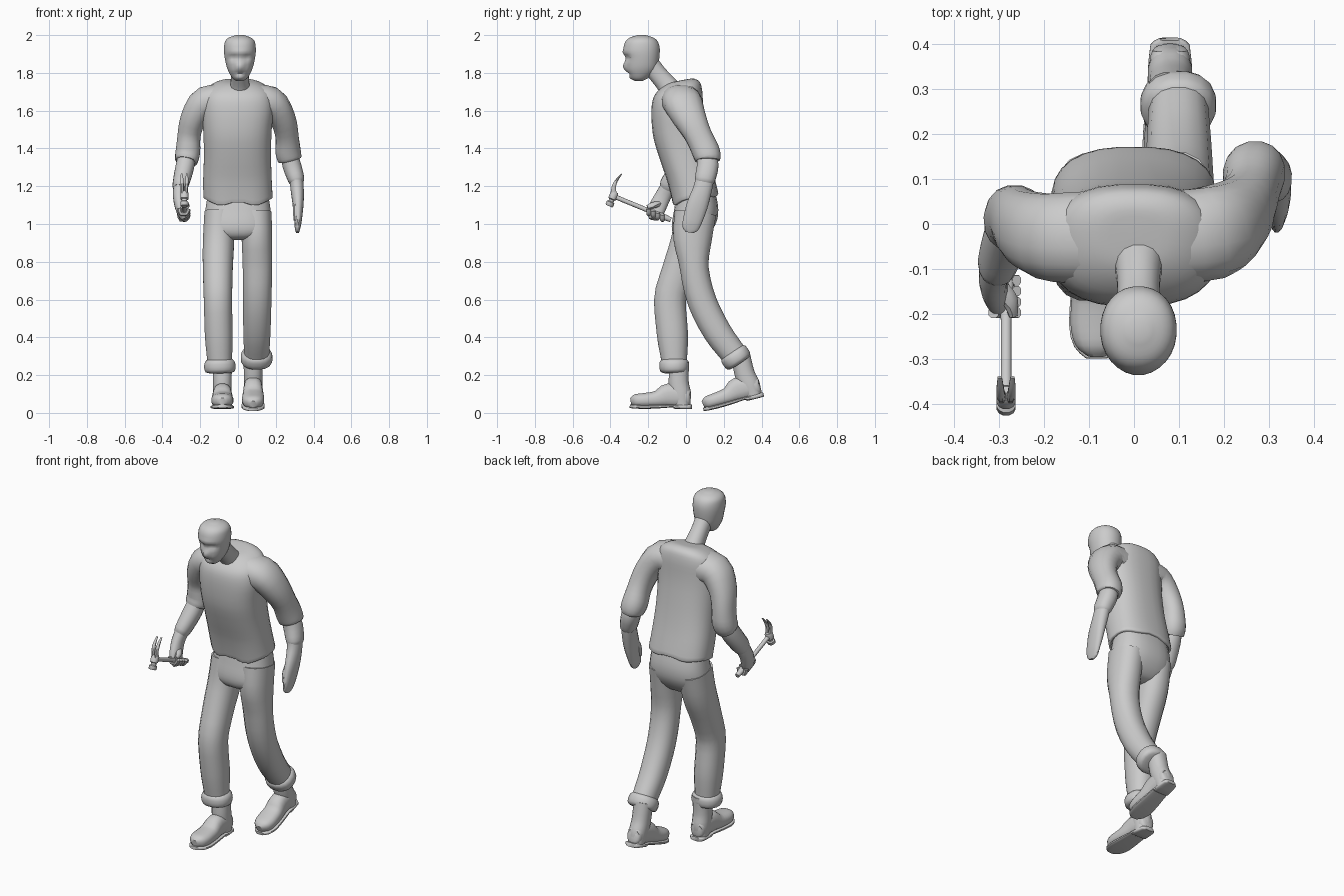
import bpy, bmesh, math
from mathutils import Vector, Matrix


def smooth_keys(keys, steps):
    """Monotone cubic interpolation of every column of the key list."""
    n = len(keys)
    tang = []
    for i in range(n):
        row = []
        for c in range(len(keys[0])):
            a = keys[i][c] - keys[max(i - 1, 0)][c]
            b = keys[min(i + 1, n - 1)][c] - keys[i][c]
            if i == 0 or i == n - 1:
                row.append(a + b)
            elif a * b <= 0:
                row.append(0)
            else:
                row.append(math.copysign(min(abs(a + b) / 2, 2 * abs(a), 2 * abs(b)), a))
        tang.append(row)
    out = []
    for i in range(n - 1):
        for s in range(steps):
            t = s / steps
            h = (2*t**3 - 3*t*t + 1, t**3 - 2*t*t + t, -2*t**3 + 3*t*t, t**3 - t*t)
            out.append([h[0]*p + h[1]*m + h[2]*q + h[3]*k for p, m, q, k in
                        zip(keys[i], tang[i], keys[i + 1], tang[i + 1])])
    return out + [list(keys[-1])]


def loft(name, keys, ref='X', seg=16, steps=3, power=0.9, slope=None, mat=None, sculpt=None):
    """Skin (x, y, z, rx, ry) rings. slope given: near-level rings; else rings follow the path."""
    rows = smooth_keys(keys, steps)
    pts = [Vector(r[:3]) for r in rows]
    axis = Vector((1, 0, 0)) if ref == 'X' else Vector((0, 1, 0))
    bm = bmesh.new()
    rings = []
    for i, r in enumerate(rows):
        if slope is not None:
            u, w = Vector((1, 0, 0)), Vector((0, 1, slope))
        else:
            t = (pts[min(i + 1, len(pts) - 1)] - pts[max(i - 1, 0)]).normalized()
            u = (axis - t * axis.dot(t)).normalized()
            w = t.cross(u)
        ring = []
        for k in range(seg):
            a = 2 * math.pi * (k + 0.5) / seg
            c, s = math.cos(a), math.sin(a)
            c = math.copysign(abs(c) ** power, c)
            s = math.copysign(abs(s) ** power, s)
            co = pts[i] + u * c * r[3] + w * s * r[4]
            if sculpt:
                co = sculpt(co)
            ring.append(bm.verts.new(mat @ co if mat else co))
        rings.append(ring)
    for a, b in zip(rings, rings[1:]):
        for k in range(seg):
            bm.faces.new((a[k], a[(k + 1) % seg], b[(k + 1) % seg], b[k]))
    bm.faces.new(rings[0])
    bm.faces.new(rings[-1])
    bmesh.ops.recalc_face_normals(bm, faces=bm.faces)
    me = bpy.data.meshes.new(name)
    bm.to_mesh(me)
    bm.free()
    ob = bpy.data.objects.new(name, me)
    bpy.context.collection.objects.link(ob)
    return ob


# head, with nose, brow, eye sockets and mouth pushed in or out of the front
def face(co):
    if co.y > -0.24:
        return co
    y = co.y
    for x, z, sx, sz, d in ((0.01, 1.835, .012, .022, -.026), (0.01, 1.795, .03, .007, .01),
                            (-.025, 1.88, .018, .013, .018), (.045, 1.88, .018, .013, .018),
                            (0.01, 1.91, .05, .012, -.006), (0.01, 1.772, .02, .01, -.008)):
        y += d * math.exp(-((co.x - x) / sx) ** 2 - ((co.z - z) / sz) ** 2)
    return Vector((co.x, y, co.z))


loft("head", [(.01, -.25, 1.757, .02, .02), (.01, -.245, 1.775, .042, .048),
              (.01, -.235, 1.82, .066, .083), (.01, -.232, 1.87, .079, .09),
              (.01, -.235, 1.92, .085, .097), (.01, -.235, 1.96, .081, .089),
              (.01, -.235, 1.985, .062, .066), (.01, -.235, 2.0, .022, .022)],
     slope=0, seg=28, steps=4, power=.95, sculpt=face)
loft("neck", [(.01, -.05, 1.66, .075, .07), (.01, -.10, 1.735, .052, .055),
              (.01, -.155, 1.80, .047, .05), (.01, -.2, 1.86, .05, .05)])


# shirt body, leaning forward, with a slightly rippled hem
def hem(co):
    f = max(0, (1.22 - co.z) / .12)
    return Vector((co.x, co.y, co.z + .012 * f * math.cos(co.x * 34)))


loft("shirt_body", [(0, .055, 1.17, .15, .09), (0, .05, 1.13, .172, .112), (0, .05, 1.135, .184, .122),
                    (-.003, .025, 1.24, .182, .122), (-.003, -.01, 1.37, .178, .130),
                    (-.003, -.038, 1.5, .182, .138), (0, -.047, 1.62, .19, .137),
                    (0, -.045, 1.69, .18, .13), (0, -.035, 1.735, .14, .105),
                    (0, -.03, 1.758, .075, .06), (0, -.03, 1.76, .02, .02)],
     slope=.2, seg=28, power=.8, sculpt=hem)

# sleeves, forearms and hands
loft("left_sleeve", [(.08, -.03, 1.655, .105, .09), (.17, -.02, 1.645, .105, .085),
                     (.235, .02, 1.56, .088, .07), (.26, .07, 1.46, .072, .062),
                     (.265, .105, 1.385, .074, .068), (.275, .118, 1.34, .066, .062),
                     (.276, .118, 1.335, .05, .045)], ref='Y')
loft("left_forearm", [(.27, .11, 1.37, .05, .045), (.285, .115, 1.31, .058, .05),
                      (.308, .1, 1.235, .054, .044), (.312, .097, 1.215, .045, .034)], ref='Y')
loft("left_hand", [(.306, .1, 1.25, .05, .036), (.312, .092, 1.20, .05, .036),
                   (.318, .06, 1.10, .057, .029), (.318, .035, 1.02, .052, .02),
                   (.315, .022, .975, .042, .014), (.315, .018, .955, .02, .008)], ref='Y')
loft("left_thumb", [(.312, .06, 1.15, .018, .016), (.305, .015, 1.08, .018, .015),
                    (.303, .0, 1.02, .01, .009)], ref='Y', seg=8)
loft("right_sleeve", [(-.08, -.03, 1.655, .105, .09), (-.17, -.03, 1.645, .1, .085),
                      (-.235, -.012, 1.56, .086, .07), (-.26, .012, 1.46, .072, .062),
                      (-.265, .015, 1.385, .072, .066), (-.274, -.005, 1.335, .063, .06),
                      (-.275, -.007, 1.33, .05, .045)], ref='Y')
loft("right_forearm", [(-.27, .01, 1.37, .05, .045), (-.282, -.025, 1.3, .056, .05),
                       (-.305, -.09, 1.205, .052, .042), (-.31, -.105, 1.185, .04, .034)], ref='Y')
loft("right_hand", [(-.305, -.085, 1.21, .042, .036), (-.313, -.12, 1.15, .043, .032),
                    (-.306, -.15, 1.09, .046, .028), (-.295, -.165, 1.05, .04, .022),
                    (-.285, -.17, 1.025, .025, .014)], ref='Y')
for i in range(4):
    # fingers hooked round the handle
    y, z = -.125 - i * .024, 1.035 + i * .010
    loft(f"right_finger_{i + 1}", [(-.312, y, z + .02, .013, .012), (-.302, y, z - .012, .013, .012),
                                   (-.275, y, z - .012, .013, .012), (-.26, y, z + .015, .012, .011)],
         ref='Y', seg=8, steps=2)
loft("right_thumb", [(-.305, -.13, 1.11, .018, .017), (-.275, -.17, 1.1, .018, .016),
                     (-.268, -.205, 1.09, .01, .009)], ref='Y', seg=8)

# hammer: handle, striking head, and a pair of curved claws
HX = -.284
loft("hammer_handle", [(HX, -.08, 1.022, .013, .013), (HX, -.13, 1.043, .018, .016),
                       (HX, -.22, 1.08, .012, .012), (HX, -.32, 1.121, .012, .012),
                       (HX, -.395, 1.152, .013, .013)], seg=10)
up = Vector((0, .385, .923))
hub = Vector((HX, -.385, 1.148))
loft("hammer_head", [(*(hub + up * d), r, r) for d, r in
                     ((-.058, .018), (-.054, .022), (-.036, .022), (-.031, .015),
                      (-.02, .015), (-.016, .022), (.016, .022), (.024, .017))],
     seg=12, steps=1)
for side, s in (("left", 1), ("right", -1)):
    loft(f"hammer_claw_{side}", [(HX + s * .009, -.383, 1.155, .010, .017),
                                 (HX + s * .011, -.383, 1.19, .010, .013),
                                 (HX + s * .013, -.368, 1.23, .009, .008),
                                 (HX + s * .014, -.34, 1.265, .005, .003)], seg=8)

# trousers: seat, two legs and turned-up cuffs
loft("trouser_seat", [(0, .055, 1.19, .155, .095), (0, .055, 1.1, .17, .115),
                      (0, .048, 1.03, .178, .12), (0, .033, .97, .175, .108),
                      (0, .025, .93, .12, .08), (0, .025, .915, .05, .04)],
     slope=0, seg=24, power=.8)
loft("right_leg", [(-.095, .05, 1.06, .084, .11), (-.103, .02, .91, .084, .102),
                   (-.107, -.04, .75, .08, .09), (-.106, -.085, .59, .076, .086),
                   (-.102, -.072, .42, .075, .084), (-.097, -.062, .27, .066, .068)])
loft("left_leg", [(.095, .05, 1.06, .084, .112), (.1, .035, .92, .082, .104),
                  (.103, .045, .76, .079, .077), (.102, .085, .59, .076, .078),
                  (.1, .165, .43, .073, .076), (.099, .25, .315, .067, .07)])


def cuff(name, top, low):
    a, b = Vector(top), Vector(low)
    loft(name, [(*a.lerp(b, t), rx, ry) for t, rx, ry in
                ((0, .064, .064), (.2, .08, .078), (.55, .085, .08), (.9, .078, .072), (1, .05, .05))],
         steps=2)


cuff("right_cuff", (-.097, -.063, .285), (-.095, -.062, .21))
cuff("left_cuff", (.099, .243, .325), (.098, .285, .262))


# boots: shaft, foot and sole, laid out with the heel at the origin
def boot(side, place):
    loft(side + "_boot_shaft", [(0, -.05, .02, .045, .045), (0, -.058, .09, .05, .058),
                                (0, -.066, .15, .05, .054), (0, -.062, .25, .053, .052)],
         slope=0, mat=place)
    loft(side + "_boot_foot", [(0, -.002, .055, .02, .025), (0, -.012, .055, .04, .043),
                               (0, -.06, .07, .048, .062), (0, -.12, .072, .05, .064),
                               (0, -.18, .053, .056, .045), (0, -.245, .047, .059, .039),
                               (0, -.295, .045, .048, .034), (0, -.32, .042, .02, .018)],
         power=.8, mat=place)
    loft(side + "_boot_sole", [(0, .004, .012, .025, .012), (0, -.01, .012, .044, .012),
                               (0, -.085, .012, .05, .012), (0, -.095, .017, .05, .007),
                               (0, -.18, .013, .058, .01), (0, -.25, .011, .062, .01),
                               (0, -.3, .013, .05, .01), (0, -.325, .015, .024, .009)],
         power=.5, steps=2, mat=place)


boot("right", Matrix.Translation((-.083, .027, .02)))
boot("left", Matrix.Translation((.08, .41, .085)) @ Matrix.Rotation(math.radians(14.5), 4, 'X'))

# smooth shading that keeps hard edges
for ob in bpy.context.collection.objects:
    ob.select_set(True)
    bpy.context.view_layer.objects.active = ob
bpy.ops.object.shade_smooth_by_angle(angle=math.radians(45))
